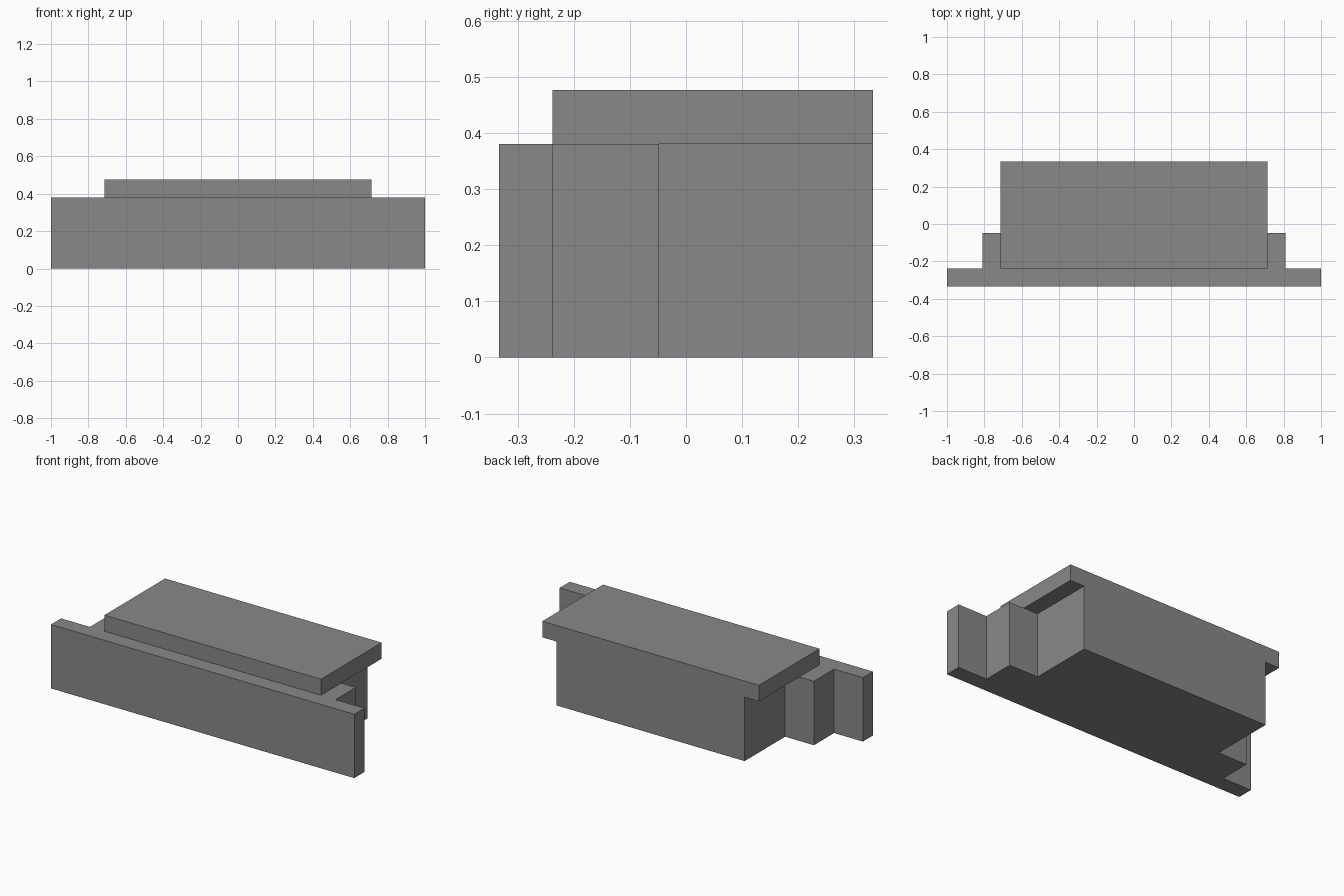
import bpy
import bmesh

cube = bpy.data.objects.get("Cube")
if cube:
    bpy.data.objects.remove(cube, do_unlink=True)

grey = bpy.data.materials.new("mid_grey")
grey.use_nodes = True
colour = (0.25, 0.25, 0.25, 1)
grey.diffuse_color = colour
grey.node_tree.nodes["Principled BSDF"].inputs["Base Color"].default_value = colour


def extrude_plan(name, half_plan, bottom, top):
    """Mirror the right half of a plan outline in x and extrude it upwards."""
    outline = half_plan + [(-x, y) for x, y in reversed(half_plan)]
    bm = bmesh.new()
    base = bm.faces.new([bm.verts.new((x, y, bottom)) for x, y in outline])
    result = bmesh.ops.extrude_face_region(bm, geom=[base], use_keep_orig=True)
    raised = [v for v in result["geom"] if isinstance(v, bmesh.types.BMVert)]
    bmesh.ops.translate(bm, verts=raised, vec=(0, 0, top - bottom))
    bmesh.ops.recalc_face_normals(bm, faces=bm.faces[:])
    mesh = bpy.data.meshes.new(name)
    bm.to_mesh(mesh)
    bm.free()
    mesh.materials.append(grey)
    obj = bpy.data.objects.new(name, mesh)
    bpy.context.collection.objects.link(obj)
    return obj


# Stepped base: wide front panel, shoulder, narrow rear body
FRONT, PANEL_BACK, SHOULDER_BACK, REAR = -0.333, -0.238, -0.048, 0.333
extrude_plan("stepped_base", [
    (1.0, FRONT), (1.0, PANEL_BACK),
    (0.81, PANEL_BACK), (0.81, SHOULDER_BACK),
    (0.62, SHOULDER_BACK), (0.62, REAR),
], 0, 0.381)

# Overhanging top slab
extrude_plan("top_slab", [(0.714, PANEL_BACK), (0.714, REAR)], 0.381, 0.477)
